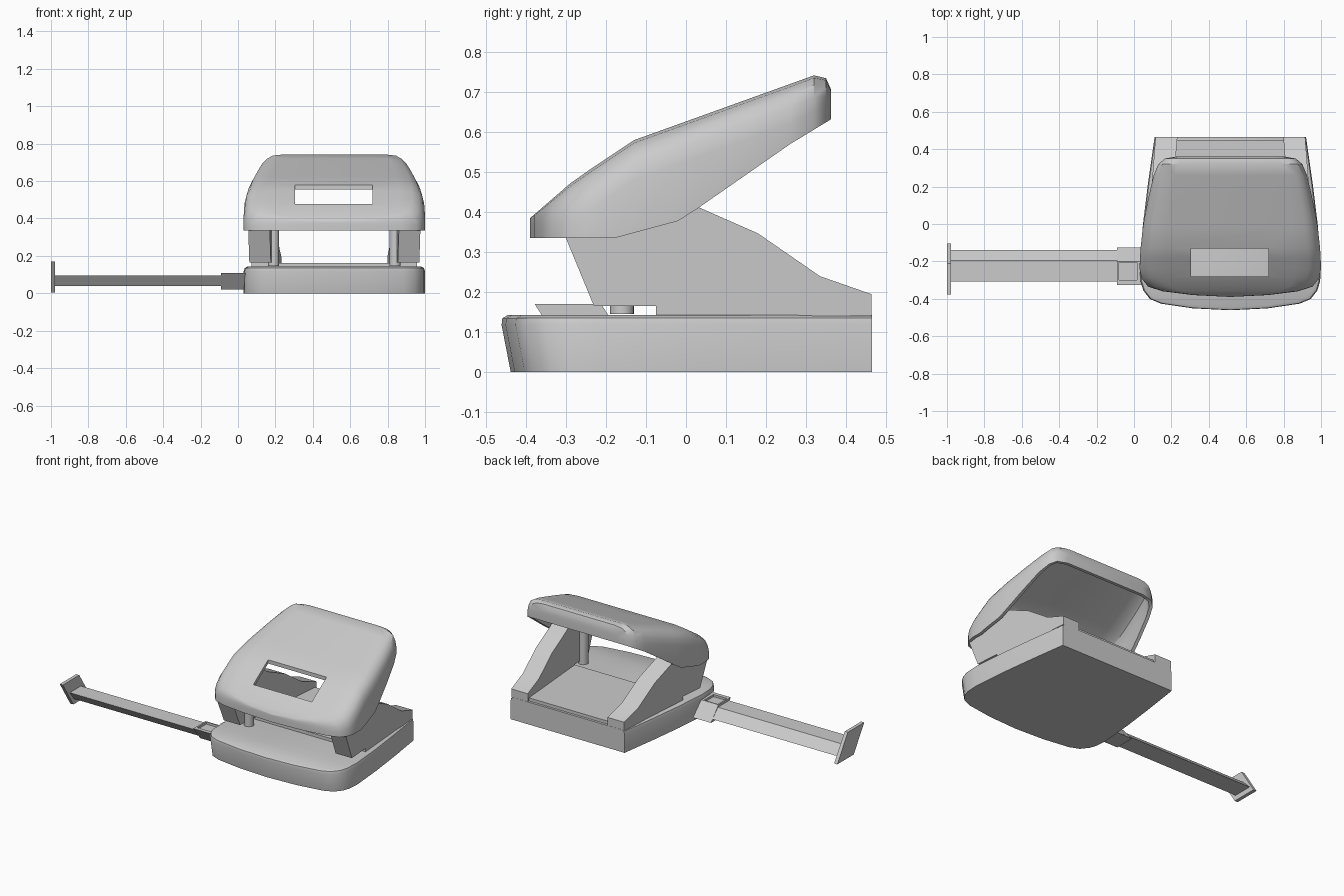
import bpy, bmesh, math

if "Cube" in bpy.data.objects:
    bpy.data.objects.remove(bpy.data.objects["Cube"])

CX = 0.515  # centre line of the punch body


def finish(name, bm, angle=35):
    bmesh.ops.remove_doubles(bm, verts=bm.verts, dist=1e-5)
    bmesh.ops.recalc_face_normals(bm, faces=bm.faces)
    if max(bm.faces, key=lambda f: f.calc_center_median().z).normal.z < 0:
        bmesh.ops.reverse_faces(bm, faces=bm.faces)
    me = bpy.data.meshes.new(name)
    bm.to_mesh(me)
    bm.free()
    ob = bpy.data.objects.new(name, me)
    bpy.context.collection.objects.link(ob)
    smooth(ob, angle)
    return ob


def activate(ob):
    bpy.ops.object.select_all(action='DESELECT')
    ob.select_set(True)
    bpy.context.view_layer.objects.active = ob


def smooth(ob, angle=35):
    activate(ob)
    bpy.ops.object.shade_smooth_by_angle(angle=math.radians(angle))


def apply_all(ob):
    activate(ob)
    for m in list(ob.modifiers):
        bpy.ops.object.modifier_apply(modifier=m.name)


def interp(pts, y):
    for (a, za), (b, zb) in zip(pts, pts[1:]):
        if y <= b:
            return za + (zb - za) * max(0, y - a) / (b - a)
    return pts[-1][1]


def loft(name, rings, bottom, angle=35):
    """Stack mirrored half outlines (front centre to back corner) and cap them."""
    bm = bmesh.new()
    loops = []
    for half in rings:
        right = [bm.verts.new((CX + x, y, z)) for x, y, z in half]
        left = [bm.verts.new((CX - x, y, z)) for x, y, z in half[1:]]
        loops.append(right + left[::-1])
    n = len(loops[0])
    for a, b in zip(loops, loops[1:]):
        for i in range(n):
            j = (i + 1) % n
            bm.faces.new((a[i], a[j], b[j], b[i]))
    t = loops[-1]
    bm.faces.new((t[0], t[1], t[-1]))
    for i in range(1, len(rings[0]) - 1):
        bm.faces.new((t[i], t[i + 1], t[n - i - 1], t[n - i]))
    if bottom:
        bm.faces.new(loops[0])
    return finish(name, bm, angle)


def prism(name, profile, xa, xb):
    """Solid from a (y, z) profile between two x positions given as functions of y."""
    bm = bmesh.new()
    a = [bm.verts.new((xa(y), y, z)) for y, z in profile]
    b = [bm.verts.new((xb(y), y, z)) for y, z in profile]
    bm.faces.new(a)
    bm.faces.new(b[::-1])
    for i in range(len(a)):
        j = (i + 1) % len(a)
        bm.faces.new((a[i], a[j], b[j], b[i]))
    return finish(name, bm)


def cut_box(ob, x0, x1, y0, y1, z0, z1):
    c = prism("cutter", [(y0, z0), (y1, z0), (y1, z1), (y0, z1)],
              lambda y: x0, lambda y: x1)
    c.hide_render = True
    m = ob.modifiers.new("window", 'BOOLEAN')
    m.operation, m.object, m.solver = 'DIFFERENCE', c, 'EXACT'
    apply_all(ob)
    bpy.data.objects.remove(c)
    smooth(ob)


# Base block with bowed front that leans outward
outline = [(0, -.465), (.2, -.455), (.37, -.43), (.43, -.405), (.465, -.36),
           (.48, -.31), (.485, -.22), (.467, 0), (.44, .22), (.405, .465)]


def base_ring(z, inset, lean=0):
    return [(x * (1 - inset / .485),
             y + (inset + lean) * min(1, max(0, (-.2 - y) / .15)), z)
            for x, y in outline]


loft("base", [base_ring(0, 0, .027), base_ring(.118, 0, .004),
              base_ring(.135, .006), base_ring(.143, .02)], True)

# Lever: hollow shell following a bent side profile
z_bot = [(-.39, .335), (-.18, .335), (-.02, .378), (.03, .41), (.26, .57), (.362, .632)]
z_top = [(-.39, .385), (-.28, .48), (-.13, .58), (.32, .742), (.35, .735), (.362, .708)]
plan = [(0, -.39), (.2, -.38), (.36, -.36), (.44, -.335), (.475, -.29), (.485, -.24),
        (.483, -.18), (.48, -.13), (.468, -.02), (.46, .03), (.436, .15), (.41, .26),
        (.385, .32), (.35, .35), (.28, .362)]


def lever_ring(scale, drop):
    ring = []
    for x, y in plan:
        lo, hi = interp(z_bot, y), interp(z_top, y)
        z = lo if drop is None else hi - drop * min(1, (hi - lo) / .15)
        ring.append((x * scale, y, z))
    return ring


lever = loft("lever", [lever_ring(1, None), lever_ring(1, .1), lever_ring(.98, .06),
                       lever_ring(.94, .027), lever_ring(.86, .007),
                       lever_ring(.72, 0)], False)
sol = lever.modifiers.new("wall", 'SOLIDIFY')
sol.thickness, sol.offset = .02, -1
apply_all(lever)
cut_box(lever, .305, .72, -.28, -.13, .38, .7)


# Side supports with a paper slot underneath, and the floor between them
def outer(y):
    return .46 - .06 * (y + .3) / .765


def inner(y):
    return .345 - .062 * (y + .3) / .765


side = [(-.3, .335), (-.23, .165), (-.075, .165), (-.075, .14), (.464, .14),
        (.464, .195), (.335, .24), (.18, .347), (.03, .413), (-.06, .47), (-.24, .42)]
for s, label in ((-1, "left"), (1, "right")):
    prism(label + "_support", side, lambda y: CX + s * inner(y), lambda y: CX + s * outer(y))
    # Punch pin
    bpy.ops.mesh.primitive_cylinder_add(vertices=20, radius=.03, depth=.33,
                                        location=(CX + s * .325, -.16, .31))
    pin = bpy.context.object
    pin.name = label + "_punch_pin"
    smooth(pin)
prism("floor_plate", [(-.075, .14), (.45, .14), (.45, .163), (-.075, .163)],
      lambda y: CX - inner(y) - .01, lambda y: CX + inner(y) + .01)

# Paper guide: sleeve, sliding arm and end stop, all with slanted sections
sleeve = prism("guide_sleeve", [(-.325, .108), (-.2, .108), (-.125, .02), (-.255, .02)],
               lambda y: -.09, lambda y: .06)
cut_box(sleeve, -.08, .015, -.3, -.207, .09, .14)
prism("guide_arm", [(-.308, .094), (-.195, .094), (-.14, .038), (-.265, .038)],
      lambda y: -.985, lambda y: .03)
prism("guide_stop", [(-.378, .17), (-.212, .17), (-.105, .005), (-.272, .005)],
      lambda y: -1, lambda y: -.978)
